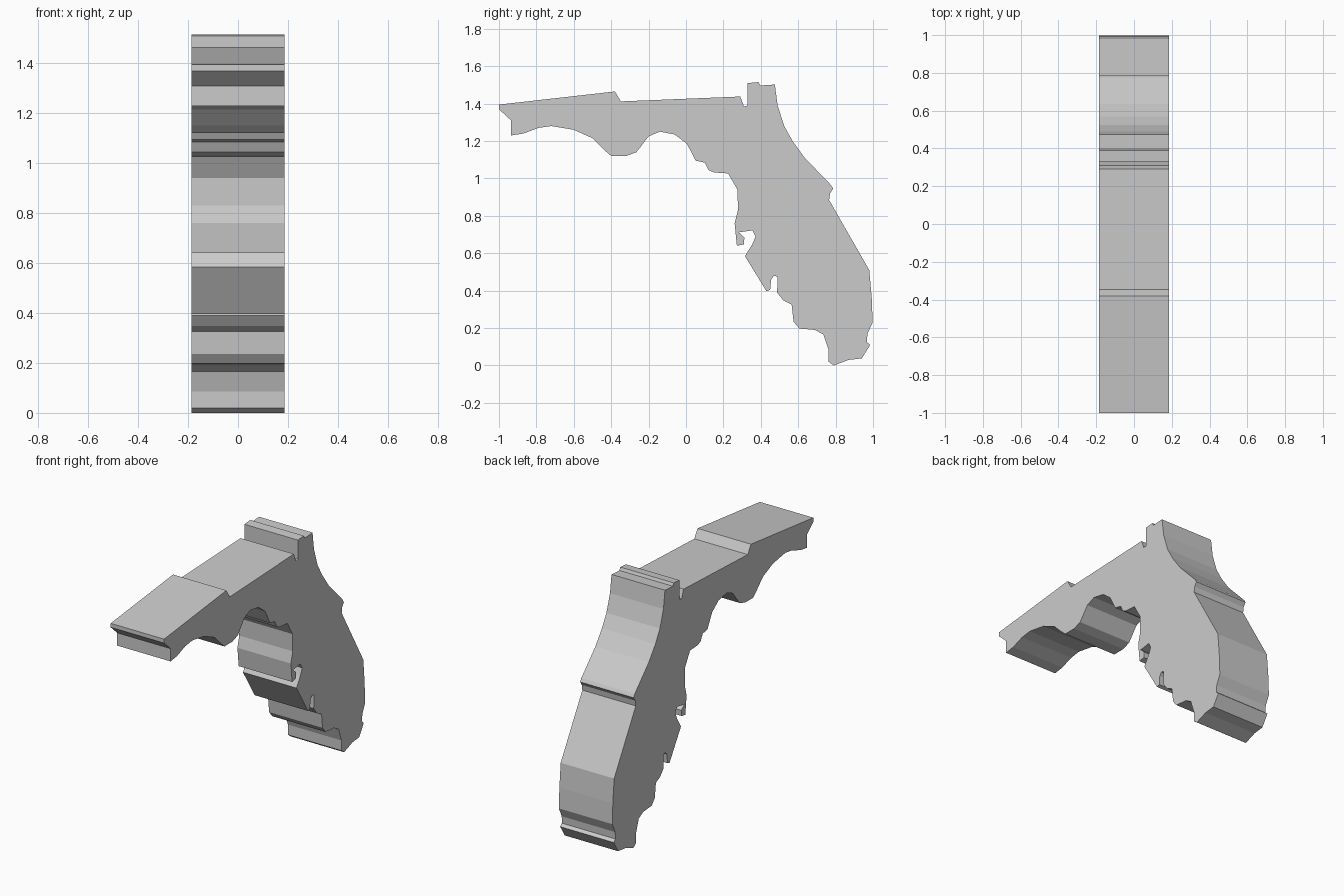
import bpy
import bmesh

HALF_THICKNESS = 0.186

# Outline (y, z), listed one stretch of edge at a time, going clockwise
top_edge = [(-1.0, 1.395), (-0.38, 1.465), (-0.348, 1.412), (0.29, 1.438),
            (0.31, 1.385), (0.33, 1.39), (0.33, 1.51), (0.388, 1.515),
            (0.396, 1.497), (0.475, 1.502)]
outer_edge = [(0.49, 1.39), (0.525, 1.28), (0.57, 1.2), (0.635, 1.11),
              (0.775, 0.965), (0.787, 0.945), (0.77, 0.92), (0.765, 0.885),
              (0.98, 0.51), (0.993, 0.36), (0.998, 0.23), (0.97, 0.17),
              (0.967, 0.125), (0.985, 0.11), (0.94, 0.038), (0.87, 0.03),
              (0.79, 0.0)]
inner_edge = [(0.763, 0.02), (0.762, 0.085), (0.735, 0.165), (0.69, 0.19),
              (0.605, 0.198), (0.575, 0.235), (0.565, 0.325), (0.52, 0.348),
              (0.487, 0.39), (0.49, 0.475), (0.47, 0.48), (0.455, 0.46),
              (0.45, 0.405), (0.43, 0.397), (0.315, 0.585), (0.353, 0.645),
              (0.372, 0.69), (0.355, 0.722), (0.282, 0.712), (0.312, 0.685),
              (0.31, 0.648), (0.272, 0.64), (0.26, 0.76), (0.278, 0.83),
              (0.275, 0.94), (0.225, 1.027)]
under_edge = [(0.15, 1.032), (0.12, 1.045), (0.1, 1.085), (0.052, 1.095),
              (0.005, 1.185), (-0.06, 1.235), (-0.14, 1.25), (-0.2, 1.225),
              (-0.265, 1.14), (-0.32, 1.12), (-0.4, 1.12), (-0.435, 1.15),
              (-0.5, 1.215), (-0.6, 1.26), (-0.72, 1.28), (-0.79, 1.27),
              (-0.87, 1.24), (-0.935, 1.23), (-0.935, 1.31), (-1.0, 1.37)]


def extruded_slab(name, outline, half):
    bm = bmesh.new()
    face = bm.faces.new([bm.verts.new((-half, y, z)) for y, z in outline])
    result = bmesh.ops.extrude_face_region(bm, geom=[face], use_keep_orig=True)
    moved = [g for g in result["geom"] if isinstance(g, bmesh.types.BMVert)]
    bmesh.ops.translate(bm, verts=moved, vec=(2 * half, 0, 0))
    bmesh.ops.recalc_face_normals(bm, faces=bm.faces)
    mesh = bpy.data.meshes.new(name)
    bm.to_mesh(mesh)
    bm.free()
    obj = bpy.data.objects.new(name, mesh)
    bpy.context.collection.objects.link(obj)
    return obj


# Thick map silhouette
extruded_slab("peninsula_slab", top_edge + outer_edge + inner_edge + under_edge,
              HALF_THICKNESS)
